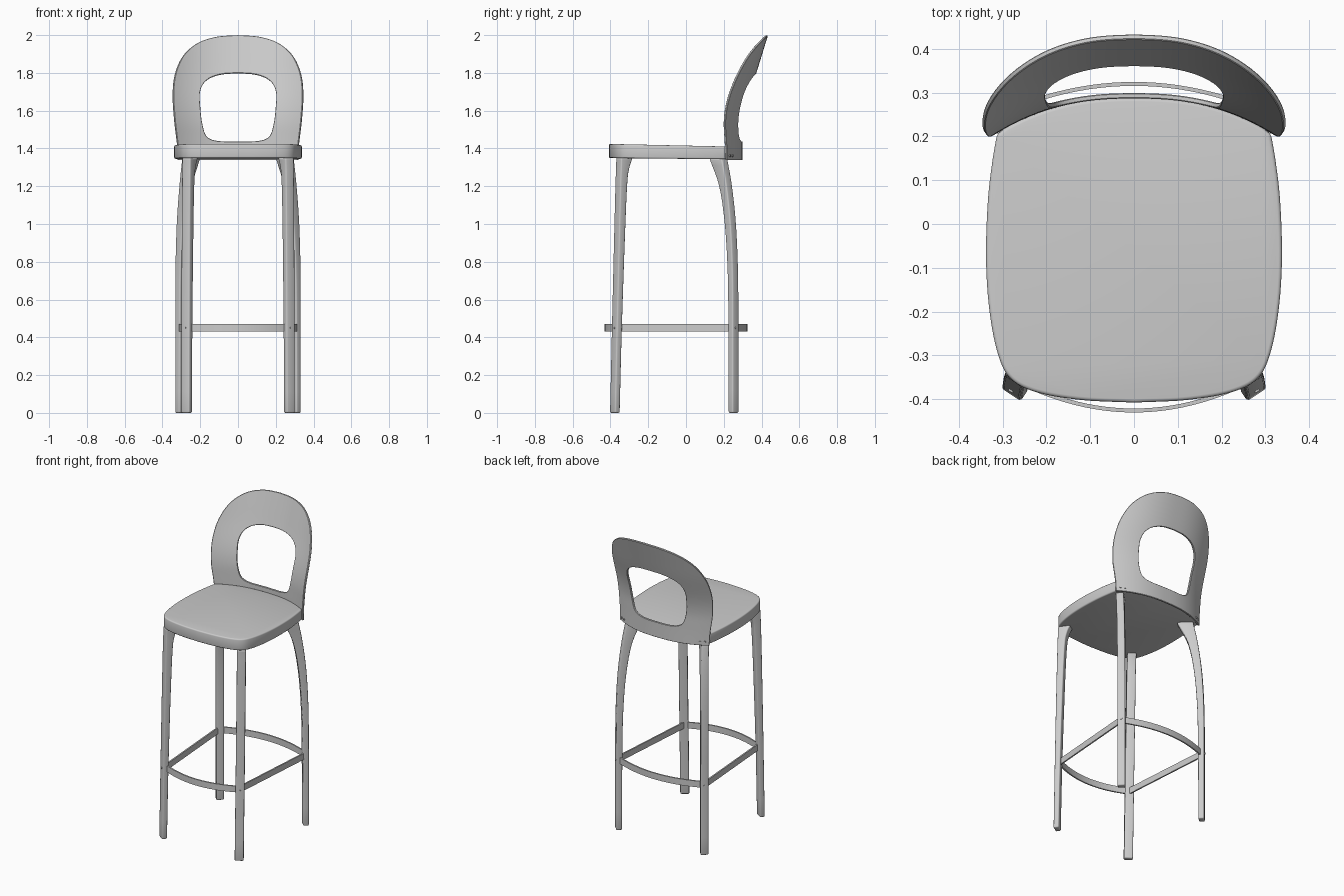
import bpy, bmesh, math
from mathutils import Vector

if "Cube" in bpy.data.objects:
    bpy.data.objects.remove(bpy.data.objects["Cube"])


def spline(pts, n=6):
    """Catmull-Rom through open control points, n samples per span."""
    p = [Vector(q) for q in pts]
    p = [2 * p[0] - p[1]] + p + [2 * p[-1] - p[-2]]
    out = []
    for a, b, c, d in zip(p, p[1:], p[2:], p[3:]):
        for i in range(n):
            t = i / n
            out.append(0.5 * (2 * b + (c - a) * t + (2 * a - 5 * b + 4 * c - d) * t * t
                              + (3 * b - a - 3 * c + d) * t ** 3))
    return out + [p[-2]]


def mirrored(half):
    """Close a half outline that starts and ends on x = 0."""
    return half + [Vector((-q[0], q[1])) for q in half[-2:0:-1]]


def make(name, verts, faces, recalc=True):
    me = bpy.data.meshes.new(name)
    me.from_pydata([tuple(v) for v in verts], [], faces)
    if recalc:
        bm = bmesh.new()
        bm.from_mesh(me)
        bmesh.ops.recalc_face_normals(bm, faces=bm.faces)
        bm.to_mesh(me)
        bm.free()
    ob = bpy.data.objects.new(name, me)
    bpy.context.collection.objects.link(ob)
    return ob


def loft(name, rings):
    """Join equal-length closed rings and cap both ends."""
    n = len(rings[0])
    verts = [v for r in rings for v in r]
    faces = [(k * n + i, k * n + (i + 1) % n, (k + 1) * n + (i + 1) % n, (k + 1) * n + i)
             for k in range(len(rings) - 1) for i in range(n)]
    faces += [tuple(range(n)), tuple(range(len(verts) - n, len(verts)))]
    return make(name, verts, faces)


def finish(ob, bevel=0, segs=2, solid=0, offset=0, angle=35):
    bpy.ops.object.select_all(action='DESELECT')
    ob.select_set(True)
    bpy.context.view_layer.objects.active = ob
    if solid:
        m = ob.modifiers.new("thickness", 'SOLIDIFY')
        m.thickness, m.offset, m.use_even_offset = solid, offset, True
    if bevel:
        m = ob.modifiers.new("bevel", 'BEVEL')
        m.width, m.segments = bevel, segs
        m.limit_method, m.angle_limit = 'ANGLE', math.radians(40)
    for m in list(ob.modifiers):
        bpy.ops.object.modifier_apply(modifier=m.name)
    bpy.ops.object.shade_smooth_by_angle(angle=math.radians(angle))


# Backrest surface: centre profile leaning back, sides wrapping forward
lean = spline([(1.30, .287), (1.45, .287), (1.55, .291), (1.65, .311),
               (1.80, .360), (1.90, .391), (2.01, .425)], 8)


def back_y(x, z):
    for a, b in zip(lean, lean[1:]):
        if z <= b[0]:
            break
    y = a[1] + (b[1] - a[1]) * (z - a[0]) / (b[0] - a[0])
    return y - .09 * (abs(x) / .33) ** 2.4


# Backrest shell with window
outer = spline([(0, 2.0), (.11, 1.992), (.21, 1.96), (.285, 1.895), (.328, 1.8),
                (.341, 1.69), (.333, 1.55), (.318, 1.42), (.314, 1.338)])
outer = outer[:-1] + spline([(.314, 1.338), (.2, 1.338), (.1, 1.338), (0, 1.338)])
inner = spline([(0, 1.80), (.08, 1.795), (.145, 1.775), (.185, 1.74), (.202, 1.69),
                (.2, 1.63), (.192, 1.55), (.175, 1.48), (.15, 1.452),
                (.11, 1.44), (.06, 1.437), (0, 1.437)])
outer, inner = mirrored(outer), mirrored(inner)
n, steps = len(outer), 8
verts = []
for s in range(steps + 1):
    for a, b in zip(inner, outer):
        p = a.lerp(b, s / steps)
        verts.append((p[0], back_y(p[0], p[1]), p[1]))
faces = [(s * n + i, s * n + (i + 1) % n, (s + 1) * n + (i + 1) % n, (s + 1) * n + i)
         for s in range(steps) for i in range(n)]
finish(make("backrest", verts, faces, False), solid=.012, offset=-1, bevel=.002, segs=1)

# Seat pad, its rear following the backrest
side = spline([(0, -.408), (.12, -.402), (.22, -.385), (.28, -.355), (.31, -.30),
               (.33, -.2), (.338, -.08), (.334, .05), (.324, .14), (.313, .205)])
rear = [Vector((.313 * (1 - i / 16), back_y(.313 * (1 - i / 16), 1.38) + .001))
        for i in range(1, 17)]
plan = mirrored(side + rear)
finish(loft("seat", [[(p[0], p[1], 1.345 - .01 * p[1]) for p in plan],
                     [(p[0], p[1], 1.415 - .022 * p[1]) for p in plan]]),
       bevel=.008, segs=3)


# Legs: tapering sections set diagonally under each corner
def leg(name, sx, out, width, path):
    o = Vector((out[0] * sx, out[1], 0)).normalized()
    t = Vector((-o.y, o.x, 0)) * width / 2
    rings = []
    for x, y, z, d in spline(path, 4):
        c = Vector((x * sx, y, z))
        rings.append([c + t, c - t, c - t - o * d, c + t - o * d])
    finish(loft(name, rings), bevel=.007, segs=3)


# Fixing bolts
def bolt(name, pos, direction, r=.006):
    bpy.ops.mesh.primitive_cylinder_add(vertices=12, radius=r, depth=.008, location=pos)
    ob = bpy.context.object
    ob.name = name
    ob.rotation_euler = Vector(direction).to_track_quat('Z', 'Y').to_euler()
    finish(ob)


for sx, tag in ((1, "right"), (-1, "left")):
    leg("front_leg_" + tag, sx, (.55, -.83), .053,
        [(.281, -.390, 0, .032), (.280, -.380, .45, .034), (.278, -.368, .95, .040),
         (.276, -.361, 1.22, .046), (.275, -.358, 1.30, .056), (.274, -.357, 1.35, .075)])
    leg("rear_leg_" + tag, sx, (.7, .7), .046,
        [(.319, .264, 0, .035), (.319, .264, .45, .037), (.318, .262, .75, .040),
         (.311, .251, 1.0, .046), (.297, .230, 1.2, .058), (.282, .205, 1.345, .095)])
    for i, x in enumerate((.297, .272)):
        bolt(f"backrest_bolt_{tag}_{i}", (sx * x, back_y(x, 1.36) + .015, 1.362), (sx * .5, .85, 0))
    bolt("front_footrest_bolt_" + tag, (sx * .280, -.380, .45), (sx * .55, -.83, 0))
    bolt("rear_footrest_bolt_" + tag, (sx * .319, .264, .45), (sx * .7, .7, 0))


# Footrest ring: bowed front and rear straps, straight sides
def bow(x0, y0, y1):
    return [(x0 * (1 - i / 12), y1 + (y0 - y1) * (1 - i / 12) ** 2) for i in range(25)]


ring = bow(-.265, -.36, -.426) + bow(.31, .25, .32)
m = len(ring)
verts = [(x, y, z) for z in (.43, .47) for x, y in ring]
faces = [(i, (i + 1) % m, m + (i + 1) % m, m + i) for i in range(m)]
finish(make("footrest_ring", verts, faces), solid=.009)
